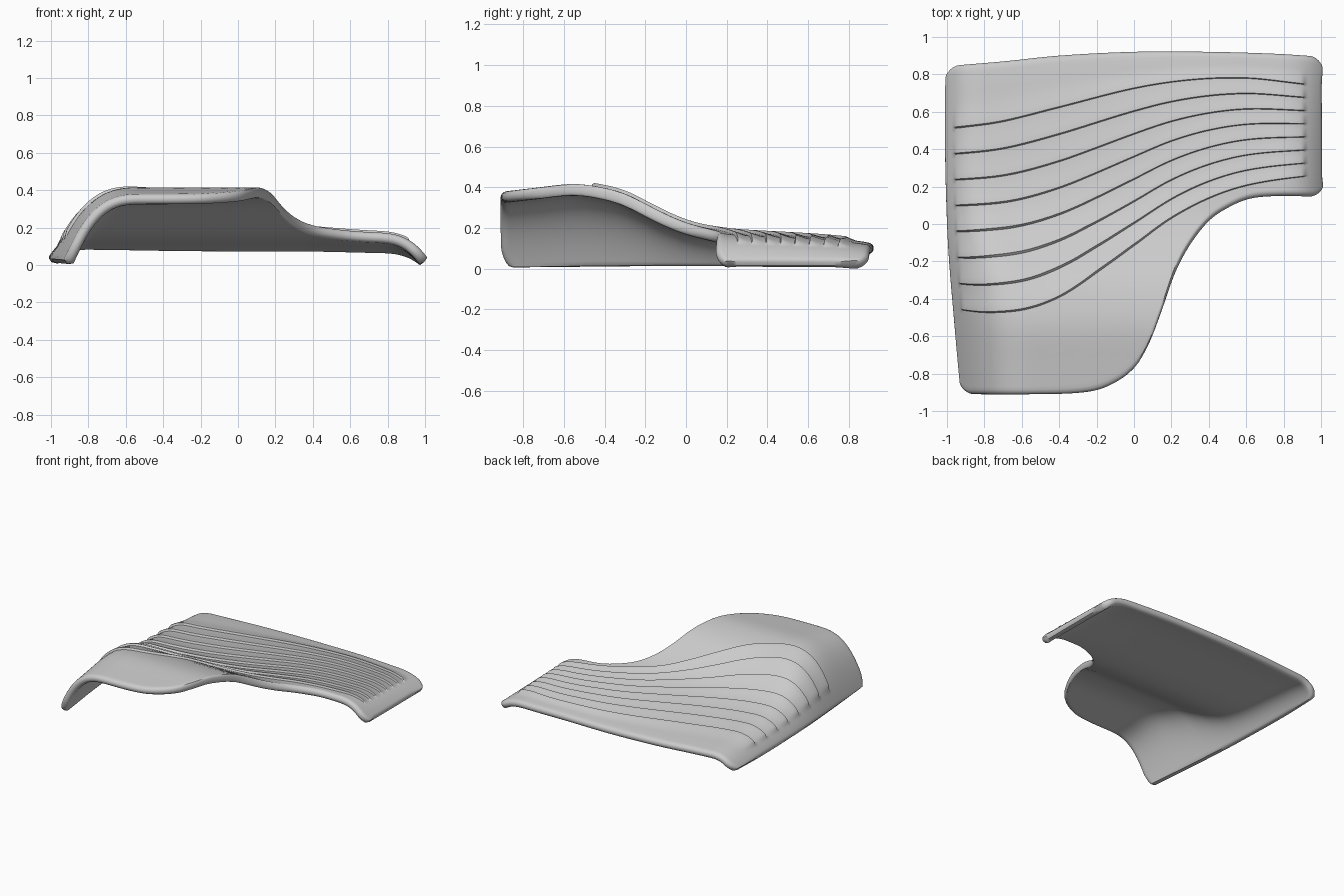
import bpy, bmesh, math
from mathutils import Vector

if "Cube" in bpy.data.objects:
    bpy.data.objects.remove(bpy.data.objects["Cube"])


def curve(pts):
    """Smooth function through (x, y) points."""
    n = len(pts)
    sl = []
    for i in range(n):
        a, b = pts[max(i - 1, 0)], pts[min(i + 1, n - 1)]
        sl.append((b[1] - a[1]) / (b[0] - a[0]))

    def f(x):
        x = min(max(x, pts[0][0]), pts[-1][0])
        i = 0
        while i < n - 2 and x > pts[i + 1][0]:
            i += 1
        (x0, y0), (x1, y1) = pts[i], pts[i + 1]
        w = x1 - x0
        t = (x - x0) / w
        return ((2*t**3 - 3*t*t + 1) * y0 + (t**3 - 2*t*t + t) * w * sl[i]
                + (3*t*t - 2*t**3) * y1 + (t**3 - t*t) * w * sl[i + 1])
    return f


# Plan outline, first and last ridge lines, and height along the depth
front = curve([(-1, -.91), (-.6, -.91), (-.3, -.9), (-.15, -.865), (0, -.77), (.08, -.64), (.15, -.46),
               (.22, -.26), (.3, -.11), (.4, .015), (.5, .085), (.62, .135), (.78, .15), (1, .145)])
back = curve([(-1, .845), (-.7, .87), (-.4, .9), (0, .92), (.4, .92), (.75, .91), (1, .895)])
ridge_front = curve([(-1, -.45), (-.8, -.475), (-.6, -.46), (-.4, -.39), (-.2, -.27), (0, -.13),
                     (.2, .02), (.4, .13), (.6, .2), (.89, .25), (1, .26)])
ridge_back = curve([(-1, .505), (-.9, .515), (-.7, .545), (-.4, .62), (0, .72), (.3, .765),
                    (.6, .775), (.89, .745), (1, .73)])
left = curve([(-.95, -.9), (-.4, -.955), (0, -.985), (.5, -.998), (.92, -.985)])
height = curve([(-.92, .395), (-.75, .415), (-.55, .435), (-.4, .415), (-.3, .385), (-.2, .335), (-.1, .285),
                (0, .245), (.1, .22), (.25, .2), (.5, .185), (.7, .172), (.85, .155), (.93, .14)])
RIGHT, HALF, ROUND = .995, .028, .028


def clamp(t):
    return min(max(t, 0), 1)


def smooth(t):
    t = clamp(t)
    return t * t * (3 - 2 * t)


def surf(x, y):
    """Height of the middle of the shell, rolled down at left and right."""
    h = height(y)
    z0 = .025 + .01 * clamp(y + .9)
    fl = 1 - (1 - clamp((x - left(y)) / (.2 + .8 * (h - .15)))) ** 3
    fr = 1 - (1 - clamp((RIGHT - x) / .27)) ** 3
    h = (h - HALF) * (1 - .09 * smooth((x - .35) / .5))
    return z0 + (h - z0) * fl * fr


def corner(d, r=.06):
    return r - math.sqrt(max(0, r * r - (r - d) ** 2)) if d < r else 0


# Rows across the depth: (section, blend, ridge height)
STEP = .015
rows = [(0, t, 0) for t in (0, .003, .012, .03, .06, .1, .16, .24, .33, .42, .52, .62, .72, .81, .9, .96)]
for k in range(7):
    rows += [(1, (k + t) / 7, s) for t, s in
             ((0, 0), (.045, STEP), (.12, STEP), (.3, STEP * .75), (.55, STEP * .4), (.8, STEP * .1))]
rows += [(2, t, s) for t, s in ((0, 0), (.02, STEP), (.06, STEP), (.15, STEP * .7), (.28, STEP * .3), (.42, 0),
                                (.55, 0), (.68, 0), (.78, 0), (.86, 0), (.92, 0), (.96, 0), (.985, 0), (.996, 0), (1, 0))]
COLS = 130
xs = []
for j in range(COLS + 1):
    s = 2 * j / COLS - 1
    xs.append(.3 * s + .7 * math.sin(s * math.pi / 2))

grid = []
for sec, t, s in rows:
    line = []
    for x0 in xs:
        c = corner(min(x0 + 1, 1 - x0))
        ends = [front(x0) + c, ridge_front(x0), ridge_back(x0), back(x0) - c]
        y = ends[sec] * (1 - t) + ends[sec + 1] * t
        x = x0 + (left(y) + 1) * max(0, -x0) - (1 - RIGHT) * max(0, x0)
        line.append(Vector((x, y, surf(x, y))))
    grid.append(line)


def rim(d):
    return math.sqrt(max(0, 1 - (1 - clamp(d / ROUND)) ** 2))


# Shell: upper skin with stepped ridges, lower skin smooth, meeting at a round rim
bm = bmesh.new()
skins = ([], [])
E = .003
for i, line in enumerate(grid):
    up, low = [], []
    for j, p in enumerate(line):
        nx = (surf(p.x + E, p.y) - surf(p.x - E, p.y)) / (2 * E)
        ny = (surf(p.x, p.y + E) - surf(p.x, p.y - E)) / (2 * E)
        nrm = Vector((-nx, -ny, 1)).normalized()
        f = (rim((p - grid[0][j]).length) * rim((p - grid[-1][j]).length)
             * rim((p - line[0]).length) * rim((p - line[-1]).length))
        fade = smooth((p.x - left(p.y) - .045) / .03) * smooth((.91 - p.x) / .025)
        up.append(bm.verts.new(p + nrm * (HALF * f + rows[i][2] * fade)))
        low.append(bm.verts.new(p - nrm * HALF * f))
    skins[0].append(up)
    skins[1].append(low)
for i in range(len(rows) - 1):
    for j in range(COLS):
        a, b = skins
        bm.faces.new((a[i][j], a[i][j+1], a[i+1][j+1], a[i+1][j]))
        bm.faces.new((b[i][j], b[i+1][j], b[i+1][j+1], b[i][j+1]))
bmesh.ops.remove_doubles(bm, verts=bm.verts, dist=.00005)
low_z = min(v.co.z for v in bm.verts)
bmesh.ops.translate(bm, verts=bm.verts, vec=(0, 0, -low_z))
mesh = bpy.data.meshes.new("ridged_shell")
bm.to_mesh(mesh)
bm.free()
shell = bpy.data.objects.new("ridged_shell", mesh)
bpy.context.collection.objects.link(shell)

# Plain grey finish
grey = bpy.data.materials.new("light_grey")
grey.diffuse_color = (.6, .6, .6, 1)
grey.use_nodes = True
grey.node_tree.nodes["Principled BSDF"].inputs["Base Color"].default_value = grey.diffuse_color
mesh.materials.append(grey)
bpy.context.view_layer.objects.active = shell
shell.select_set(True)
bpy.ops.object.shade_smooth_by_angle(angle=math.radians(40))
